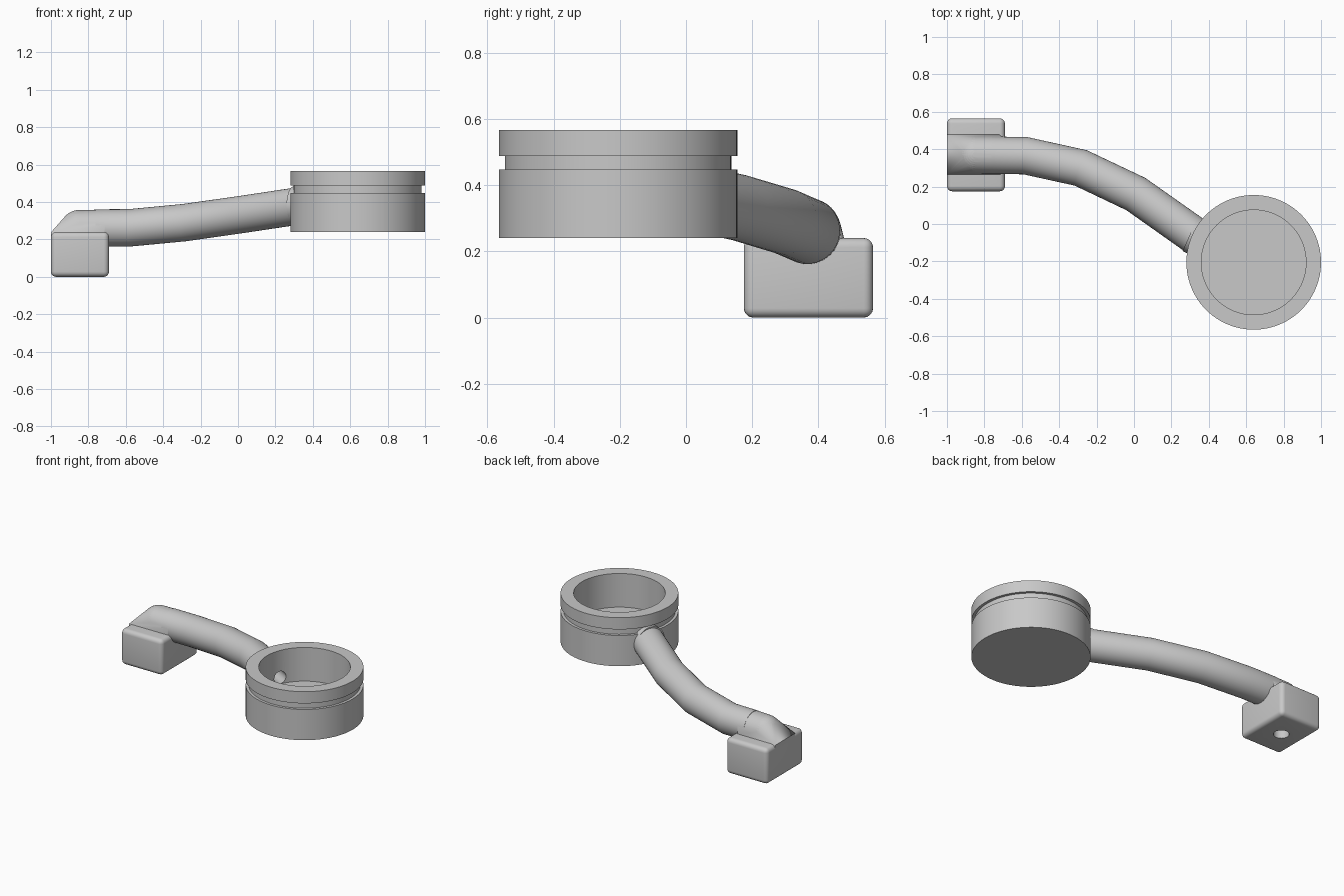
import bpy, bmesh
from math import radians, sin, cos, tau
from mathutils import Vector, Matrix

if "Cube" in bpy.data.objects:
    bpy.data.objects.remove(bpy.data.objects["Cube"], do_unlink=True)

GREY = (0.58, 0.58, 0.58, 1)
mat = bpy.data.materials.new("plain grey")
mat.use_nodes = True
mat.diffuse_color = GREY
mat.node_tree.nodes["Principled BSDF"].inputs["Base Color"].default_value = GREY


def finish(name, bm):
    bmesh.ops.recalc_face_normals(bm, faces=bm.faces)
    mesh = bpy.data.meshes.new(name)
    bm.to_mesh(mesh)
    bm.free()
    mesh.materials.append(mat)
    obj = bpy.data.objects.new(name, mesh)
    bpy.context.collection.objects.link(obj)
    return obj


def sweep(name, path, radius, sides=40):
    """Round rod along a path with mitred bends and capped ends."""
    bm = bmesh.new()
    pts = [Vector(p) for p in path]
    rings = []
    for i, p in enumerate(pts):
        into = (p - pts[i - 1]).normalized() if i else (pts[1] - p).normalized()
        out = (pts[i + 1] - p).normalized() if i + 1 < len(pts) else into
        t = (into + out).normalized()
        ref = Vector((0, 0, 1)) if abs(t.z) < 0.9 else Vector((1, 0, 0))
        side = t.cross(ref).normalized()
        up = side.cross(t)
        rings.append([bm.verts.new(p + radius * (side * cos(tau * k / sides) + up * sin(tau * k / sides)))
                      for k in range(sides)])
    for a, b in zip(rings, rings[1:]):
        for k in range(sides):
            n = (k + 1) % sides
            bm.faces.new((a[k], a[n], b[n], b[k]))
    bm.faces.new(rings[0])
    bm.faces.new(rings[-1])
    return finish(name, bm)


def lathe(name, profile, center, steps=96):
    bm = bmesh.new()
    verts = [bm.verts.new((r, 0, z)) for r, z in profile]
    edges = [bm.edges.new(pair) for pair in zip(verts, verts[1:])]
    bmesh.ops.spin(bm, geom=verts + edges, axis=(0, 0, 1), cent=(0, 0, 0),
                   angle=tau, steps=steps, use_duplicate=False)
    bmesh.ops.remove_doubles(bm, verts=bm.verts, dist=1e-4)
    bmesh.ops.translate(bm, verts=bm.verts, vec=center)
    return finish(name, bm)


def apply_modifier(obj, kind, **settings):
    mod = obj.modifiers.new(kind.lower(), kind)
    for key, value in settings.items():
        setattr(mod, key, value)
    bpy.context.view_layer.objects.active = obj
    bpy.ops.object.modifier_apply(modifier=mod.name)


# Round cup with a groove below the rim
cup_center = Vector((0.64, -0.205, 0))
cup = lathe("cup", [(0, 0.24), (0.36, 0.24), (0.36, 0.447), (0.342, 0.447), (0.342, 0.488),
                    (0.36, 0.488), (0.36, 0.567), (0.28, 0.567), (0.28, 0.34), (0, 0.34)], cup_center)

# Curved arm: a hollow tube, built as outer wall, bore and two end rings
bends = [(-0.58, 0.365, 0.262), (-0.285, 0.3, 0.29), (0.01, 0.16, 0.332)]
arm = sweep("arm", [(-0.76, 0.368, 0.261)] + bends + [(0.35, -0.08, 0.383)], 0.1)

# Short level socket where the arm meets the cup
outward = Vector((cos(radians(156)), sin(radians(156)), 0))
level = Vector((0, 0, 0.385))
socket = sweep("arm_socket", [cup_center + level + outward * d for d in (0.31, 0.372)], 0.1)

# Rounded mounting block
bm = bmesh.new()
bmesh.ops.create_cube(bm, size=1, matrix=Matrix.Translation((-0.845, 0.37, 0.12))
                      @ Matrix.Diagonal((0.31, 0.39, 0.24, 1)))
block = finish("mounting_block", bm)
apply_modifier(block, 'BEVEL', width=0.028, segments=5)

# Flared saddle blending the arm's round end into the block
bm = bmesh.new()
bmesh.ops.create_uvsphere(bm, u_segments=40, v_segments=24, radius=0.1,
                          matrix=Matrix.Translation((-0.85, 0.37, 0.257)))
bmesh.ops.create_circle(bm, segments=40, radius=0.1, matrix=Matrix.Translation((-0.71, 0.367, 0.26))
                        @ Matrix.Rotation(radians(90), 4, 'Y'))
for x in (-1, -0.72):
    for y in (0.265, 0.478):
        for z in (0.205, 0.238):
            bm.verts.new((x, y, z))
hull = bmesh.ops.convex_hull(bm, input=bm.verts)
inside = set(hull["geom_interior"]) | set(hull["geom_unused"])
bmesh.ops.delete(bm, geom=[v for v in inside if isinstance(v, bmesh.types.BMVert)], context='VERTS')
saddle = finish("arm_saddle", bm)

# Cable channel from the block's underside to the cup's inner wall
channel = sweep("channel_cutter", [(-0.83, 0.369, 0.26)] + bends + [(0.42, -0.125, 0.39)], 0.042, 24)
shaft = sweep("shaft_cutter", [(-0.85, 0.37, -0.1), (-0.85, 0.37, 0.275)], 0.048, 24)
jobs = [(cup, channel), (arm, channel), (socket, channel),
        (saddle, channel), (saddle, shaft), (block, shaft)]
for part, cutter in jobs:
    apply_modifier(part, 'BOOLEAN', operation='DIFFERENCE', solver='EXACT', object=cutter)
for cutter in (channel, shaft):
    bpy.data.objects.remove(cutter, do_unlink=True)

# Smooth shading with crisp edges
for part in (cup, arm, socket, block, saddle):
    bpy.ops.object.select_all(action='DESELECT')
    part.select_set(True)
    bpy.context.view_layer.objects.active = part
    bpy.ops.object.shade_smooth_by_angle(angle=radians(30))
